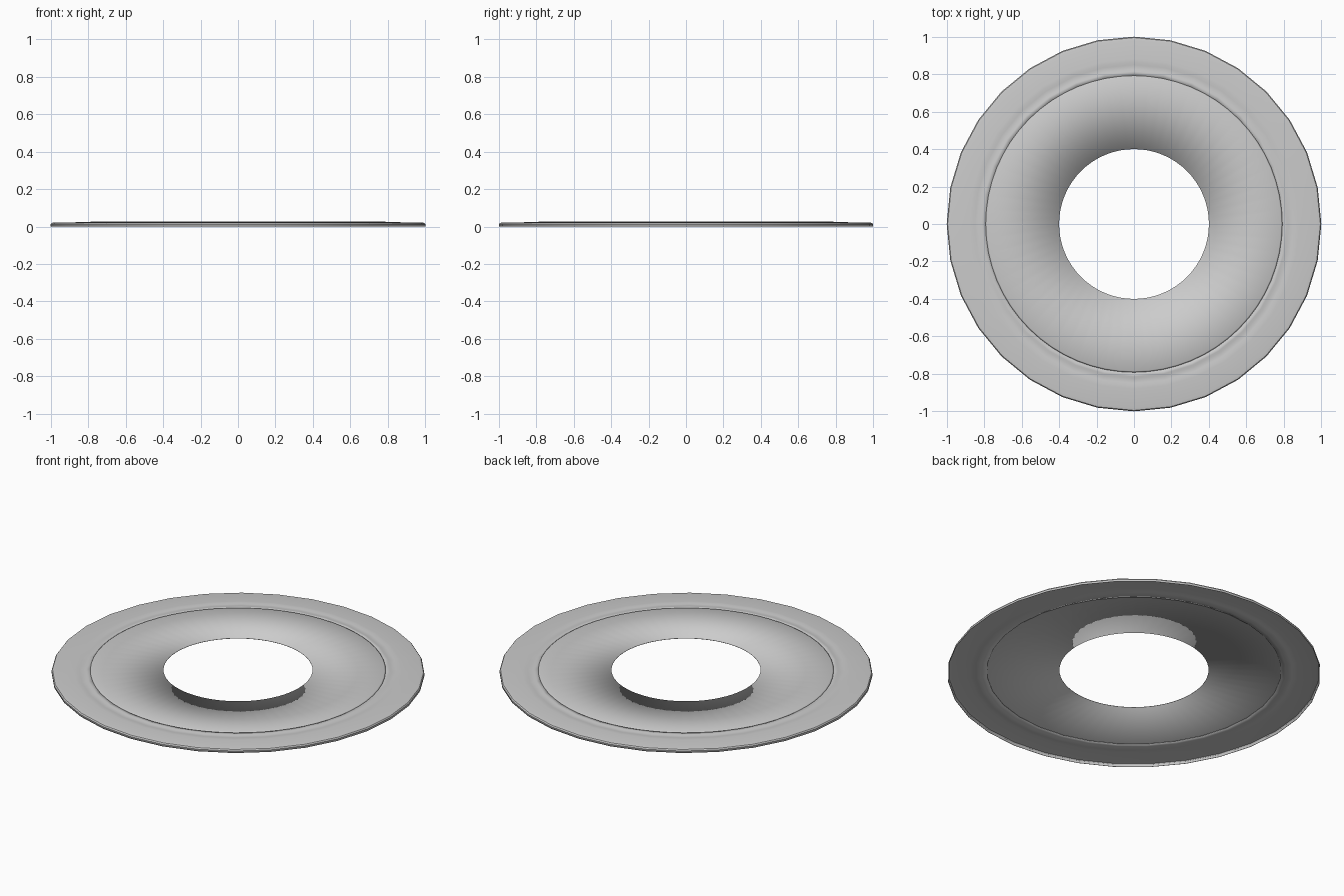
import bpy, bmesh, math

if "Cube" in bpy.data.objects:
    bpy.data.objects.remove(bpy.data.objects["Cube"])


def lathe(name, profile, sides):
    """Spin an (radius, height) profile round z into an open thin sheet."""
    bm = bmesh.new()
    rings = []
    for r, z in profile:
        rings.append([bm.verts.new((r * math.cos(2 * math.pi * i / sides),
                                    r * math.sin(2 * math.pi * i / sides), z))
                      for i in range(sides)])
    for a, b in zip(rings, rings[1:]):
        for i in range(sides):
            j = (i + 1) % sides
            bm.faces.new((a[i], b[i], b[j], a[j]))
    mesh = bpy.data.meshes.new(name)
    bm.to_mesh(mesh)
    bm.free()
    obj = bpy.data.objects.new(name, mesh)
    bpy.context.collection.objects.link(obj)
    # thin sheet thickness, grown inwards
    mod = obj.modifiers.new("thickness", 'SOLIDIFY')
    mod.thickness = 0.002
    mod.offset = -1
    bpy.context.view_layer.objects.active = obj
    obj.select_set(True)
    bpy.ops.object.shade_smooth_by_angle(angle=math.radians(30))
    obj.select_set(False)
    return obj


# raised flat web with the round centre hole
lathe("flat_web", [(0.40, 0.027), (0.785, 0.027), (0.792, 0.023)], 64)

# stepped ridges leading out to the rim and its short skirt
lathe("stepped_rim", [(0.79, 0.023), (0.815, 0.023), (0.825, 0.020),
                      (0.85, 0.020), (0.865, 0.023), (0.88, 0.022),
                      (0.98, 0.022), (0.995, 0.019), (1.0, 0.012),
                      (1.0, 0.0)], 32)
